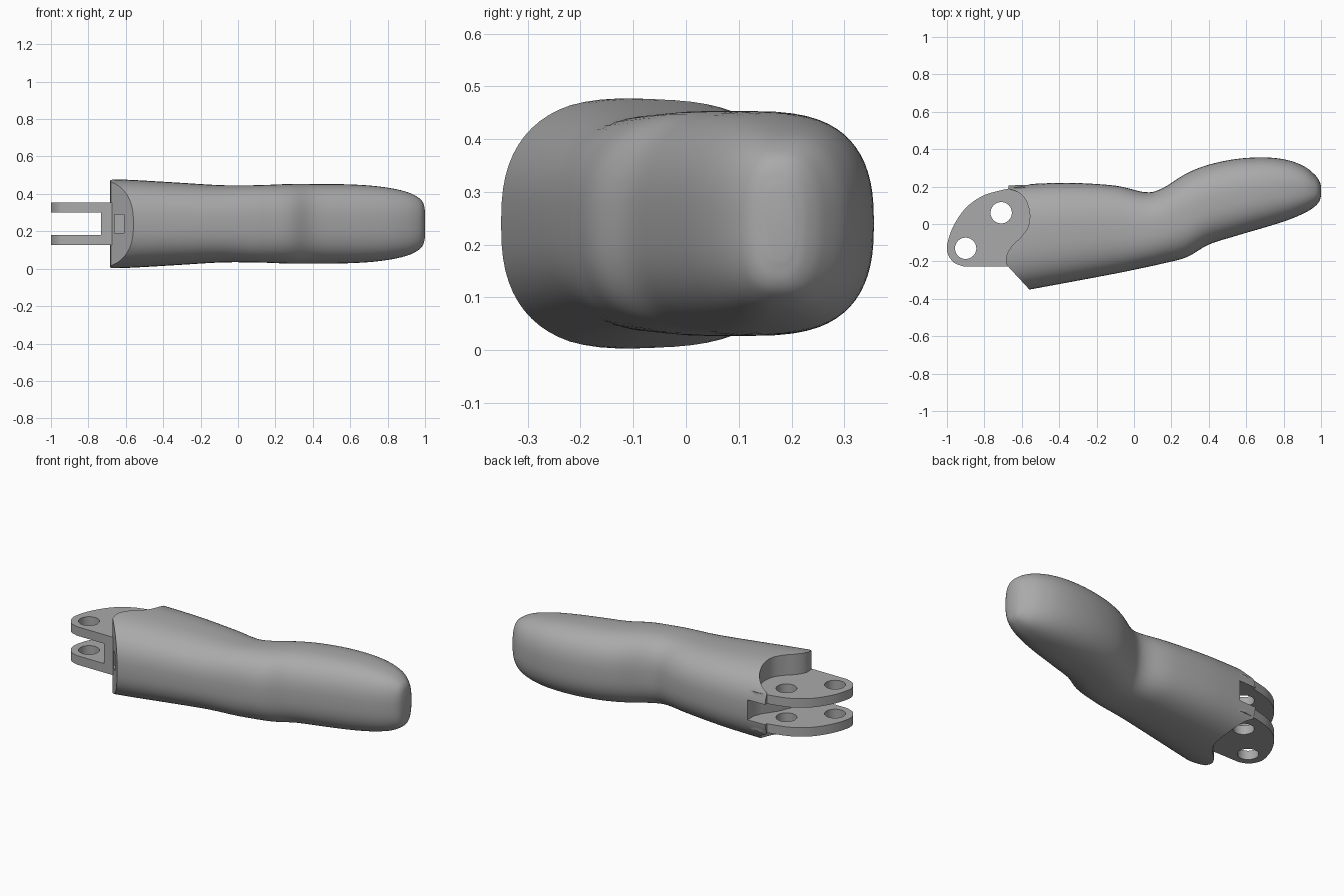
import bpy, bmesh, math
from mathutils import Vector

default = bpy.data.objects.get("Cube")
if default:
    bpy.data.objects.remove(default, do_unlink=True)

MID = 0.24  # height of the symmetry plane

grey = bpy.data.materials.new("plain grey")
grey.use_nodes = True
colour = (0.4, 0.4, 0.4, 1)
grey.diffuse_color = colour
grey.node_tree.nodes["Principled BSDF"].inputs["Base Color"].default_value = colour


def spline(points, steps):
    """Catmull-Rom curve through points of any dimension."""
    pts = [Vector(p) for p in points]
    pts = [pts[0] * 2 - pts[1]] + pts + [pts[-1] * 2 - pts[-2]]
    result = []
    for a, b, c, d in zip(pts, pts[1:], pts[2:], pts[3:]):
        for i in range(steps):
            t = i / steps
            result.append(0.5 * (2 * b + (c - a) * t + (2 * a - 5 * b + 4 * c - d) * t * t
                                 + (3 * b - a - 3 * c + d) * t ** 3))
    return result + [pts[-2]]


def add_object(name, bm):
    bmesh.ops.recalc_face_normals(bm, faces=bm.faces)
    mesh = bpy.data.meshes.new(name)
    bm.to_mesh(mesh)
    bm.free()
    mesh.materials.append(grey)
    obj = bpy.data.objects.new(name, mesh)
    bpy.context.collection.objects.link(obj)
    return obj


def prism(name, outline, low, high):
    bm = bmesh.new()
    face = bm.faces.new([bm.verts.new((p[0], p[1], low)) for p in outline])
    new = bmesh.ops.extrude_face_region(bm, geom=[face])["geom"]
    bmesh.ops.translate(bm, vec=(0, 0, high - low),
                        verts=[v for v in new if isinstance(v, bmesh.types.BMVert)])
    return add_object(name, bm)


def combine(target, tool, operation):
    mod = target.modifiers.new(operation, "BOOLEAN")
    mod.operation = operation
    mod.solver = "EXACT"
    mod.object = tool
    bpy.context.view_layer.objects.active = target
    bpy.ops.object.modifier_apply(modifier=mod.name)
    bpy.data.objects.remove(tool, do_unlink=True)


# Grip: rounded sections given as x, front y, back y, half height
stations = [
    (-0.8, -0.395, 0.205, 0.24), (-0.6, -0.358, 0.212, 0.236), (-0.35, -0.312, 0.22, 0.222),
    (-0.1, -0.265, 0.205, 0.207), (0.06, -0.232, 0.17, 0.206), (0.15, -0.212, 0.19, 0.208),
    (0.28, -0.178, 0.27, 0.213), (0.4, -0.11, 0.317, 0.213), (0.55, -0.062, 0.348, 0.212),
    (0.7, -0.018, 0.356, 0.205), (0.82, 0.02, 0.342, 0.19), (0.91, 0.058, 0.308, 0.168),
    (0.965, 0.092, 0.265, 0.14), (0.99, 0.12, 0.232, 0.112), (1.0, 0.15, 0.205, 0.07),
]
SIDES = 64


def rounded(value):
    return math.copysign(abs(value) ** 0.78, value)


bm = bmesh.new()
rings = []
for x, front, back, half in spline(stations, 5):
    ring = []
    for i in range(SIDES):
        angle = math.tau * i / SIDES
        y = (front + back) / 2 + (back - front) / 2 * rounded(math.cos(angle))
        ring.append(bm.verts.new((min(x, 1), y, MID + half * rounded(math.sin(angle)))))
    rings.append(ring)
for a, b in zip(rings, rings[1:]):
    for i in range(SIDES):
        j = (i + 1) % SIDES
        bm.faces.new((a[i], a[j], b[j], b[i]))
bm.faces.new(rings[0])
bm.faces.new(rings[-1])
lever = add_object("lever_grip", bm)

# Slanted and scalloped end of the grip
scallop = spline([(-0.68, -0.22), (-0.682, -0.17), (-0.655, -0.12), (-0.6, -0.065),
                  (-0.565, -0.01), (-0.558, 0.06), (-0.58, 0.13), (-0.62, 0.17), (-0.67, 0.188)], 6)
end_cut = [(-0.43, -0.49)] + scallop + [(-0.67, 0.5), (-1.2, 0.5), (-1.2, -0.49)]
combine(lever, prism("end_cutter", end_cut, -0.2, 0.8), "DIFFERENCE")

# Hinge lug block, rounded towards its tip
tip = spline([(-0.915, -0.226), (-0.965, -0.205), (-0.997, -0.155), (-0.997, -0.1), (-0.965, -0.01),
              (-0.9, 0.085), (-0.81, 0.15), (-0.7, 0.183), (-0.6, 0.2)], 6)
lug = [(-0.45, -0.226)] + tip + [(-0.45, 0.17)]
combine(lever, prism("hinge_lugs", lug, 0.126, 0.354), "UNION")

# Slot separating the two lugs, with a slanting inner wall
slot = [(-1.2, -0.5), (-0.8, -0.5), (-0.73, -0.22), (-0.63, 0.02),
        (-0.575, 0.1), (-0.555, 0.15), (-0.56, 0.3), (-1.2, 0.3)]
combine(lever, prism("slot_cutter", slot, 0.18, 0.3), "DIFFERENCE")

# Small square pocket in the slanted end
pocket = [(-0.66, -0.4), (-0.61, -0.4), (-0.61, -0.19), (-0.66, -0.19)]
combine(lever, prism("pocket_cutter", pocket, 0.19, 0.29), "DIFFERENCE")

# Pin holes through both lugs
for cx, cy in ((-0.9, -0.13), (-0.71, 0.06)):
    circle = [(cx + 0.057 * math.cos(math.tau * i / 40), cy + 0.057 * math.sin(math.tau * i / 40))
              for i in range(40)]
    combine(lever, prism("hole_cutter", circle, 0, 0.5), "DIFFERENCE")

# Smooth surfaces with crisp cut edges
bpy.ops.object.select_all(action="DESELECT")
lever.select_set(True)
bpy.context.view_layer.objects.active = lever
bpy.ops.object.shade_smooth_by_angle(angle=math.radians(35))
